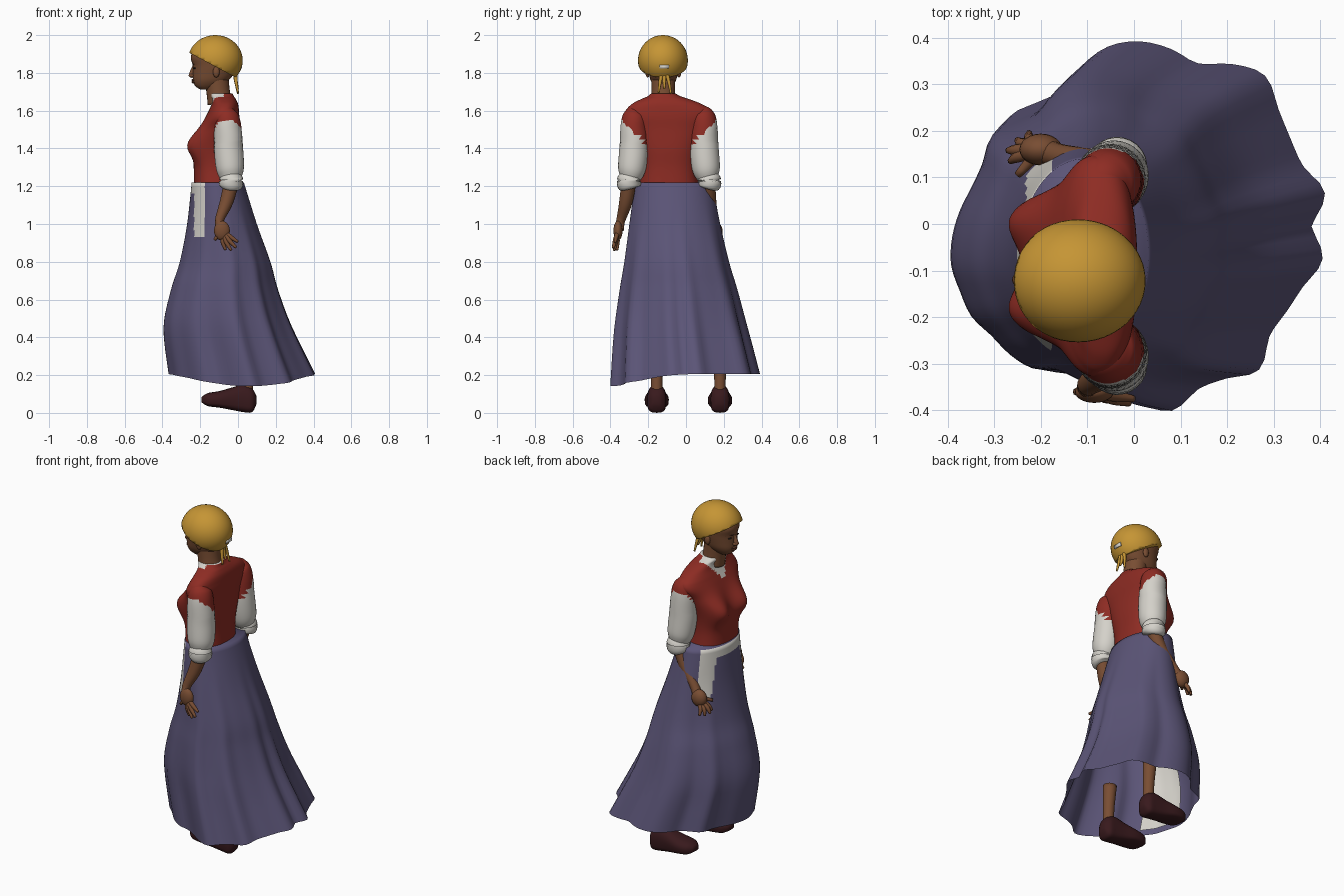
import bpy, bmesh, math
from mathutils import Vector

if "Cube" in bpy.data.objects:
    bpy.data.objects.remove(bpy.data.objects["Cube"])

def mat(name, r, g, b):
    m = bpy.data.materials.new(name)
    m.diffuse_color = (r, g, b, 1)
    m.use_nodes = True
    m.node_tree.nodes["Principled BSDF"].inputs["Base Color"].default_value = m.diffuse_color
    return m

GOLD = mat("gold cloth", .56, .30, .035)
RED = mat("red bodice", .27, .025, .017)
PURPLE = mat("purple skirt", .105, .09, .185)
WHITE = mat("white linen", .66, .64, .59)
SKIN = mat("brown skin", .19, .075, .033)
LIPS = mat("lip brown", .12, .04, .02)
SHOE = mat("dark leather", .04, .010, .012)
DARK = mat("dark brown", .015, .01, .008)

def spline(rows, steps):
    """Catmull-Rom interpolation of tuples."""
    out = []
    for i in range(len(rows) - 1):
        p = [rows[max(i - 1, 0)], rows[i], rows[i + 1], rows[min(i + 2, len(rows) - 1)]]
        for k in range(steps):
            t = k / steps
            out.append(tuple(.5 * (2*b + (c - a)*t + (2*a - 5*b + 4*c - d)*t*t + (3*b - a - 3*c + d)*t**3)
                             for a, b, c, d in zip(*p)))
    out.append(tuple(rows[-1]))
    return out

def finish(bm, name, mats, rule=None):
    bmesh.ops.recalc_face_normals(bm, faces=bm.faces)
    for i, f in enumerate(bm.faces):
        f.smooth = True
        if rule:
            f.material_index = rule(i, f.calc_center_median())
    me = bpy.data.meshes.new(name)
    bm.to_mesh(me)
    bm.free()
    for m in mats:
        me.materials.append(m)
    ob = bpy.data.objects.new(name, me)
    bpy.context.collection.objects.link(ob)
    return ob

def loft(name, rings, mats, rule=None, cap0=True, cap1=True):
    bm = bmesh.new()
    vs = [[bm.verts.new(p) for p in r] for r in rings]
    n = len(rings[0])
    for a, b in zip(vs, vs[1:]):
        for j in range(n):
            bm.faces.new((a[j], a[(j + 1) % n], b[(j + 1) % n], b[j]))
    if cap0:
        bm.faces.new(vs[0])
    if cap1:
        bm.faces.new(vs[-1])
    return finish(bm, name, mats, rule)

def oval(cx, cy, z, rx, ry, n=32, power=1):
    ring = []
    for k in range(n):
        c, s = math.cos(math.tau*k/n), math.sin(math.tau*k/n)
        ring.append((cx + rx*math.copysign(abs(c)**power, c), cy + ry*math.copysign(abs(s)**power, s), z))
    return ring

def tube(name, pts, mats, rule=None, n=16, steps=4):
    """Round limb through (x, y, z, radius) points."""
    pts = spline(pts, steps)
    rings = []
    for i, p in enumerate(pts):
        d = Vector(pts[min(i + 1, len(pts) - 1)][:3]) - Vector(pts[max(i - 1, 0)][:3])
        q = d.to_track_quat('Z', 'Y')
        rings.append([Vector(p[:3]) + q @ Vector((p[3]*math.cos(math.tau*k/n), p[3]*math.sin(math.tau*k/n), 0))
                      for k in range(n)])
    return loft(name, rings, mats, rule)

def ball(name, c, r, m, cut=None, seg=24):
    bm = bmesh.new()
    bmesh.ops.create_uvsphere(bm, u_segments=seg, v_segments=seg // 2, radius=1)
    for v in bm.verts:
        v.co = Vector(c) + Vector(v.co[i] * r[i] for i in range(3))
    if cut:
        bmesh.ops.bisect_plane(bm, geom=bm.verts[:] + bm.edges[:] + bm.faces[:],
                               plane_co=cut[0], plane_no=cut[1], clear_inner=True)
        bmesh.ops.holes_fill(bm, edges=[e for e in bm.edges if e.is_boundary])
    return finish(bm, name, [m])

# Skirt: waist oval blending into the wavy hem
HEM = [.37, .405, .375, .375, .39, .42, .40, .37, .385, .395, .39, .365, .335, .345, .365, .345, .345, .36,
       .375, .385, .38, .38, .365, .365, .36, .335, .345, .375, .40, .37, .375, .40, .365, .365, .375, .40]
hem = [v[0] / .385 for v in spline([(h,) for h in HEM + HEM[:1]], 3)][:-1]
N = len(hem)
rows = spline([(1.22, -.107, -.065, .138, .205), (1.0, -.085, -.06, .185, .24), (.8, -.07, -.05, .24, .275),
               (.65, -.075, -.04, .283, .308), (.45, -.06, -.027, .338, .346), (.205, .012, -.005, .384, .387)], 6)

def skirt_ring(row, inset=0):
    z, cx, cy, rx, ry = row
    w = min(1, max(0, (1.12 - z) / .75))
    drop = .065 * max(0, (.45 - z) / .25)
    ring = []
    for k in range(N):
        a = math.tau * k / N
        s = 1 + (hem[k] - 1) * w
        dz = drop * max(0, math.cos(a - math.radians(277)))**2
        ring.append((cx + (rx - inset)*s*math.cos(a), cy + (ry - inset)*s*math.sin(a), z - dz))
    return ring

def skirt_rule(i, c):
    t = abs(math.tau * (i % N + .5) / N - math.pi)
    band = t < 1.04 and c.z > 1.17
    strip = .5 + .7 * max(0, 1.2 - c.z) < t < 1.04 and c.z > .93
    return 1 if i < N * (len(rows) - 1) and (band or strip) else 0

loft("skirt", [skirt_ring(r) for r in rows], [PURPLE, WHITE], skirt_rule, cap1=False)

# White lining panel inside the front of the skirt
bm = bmesh.new()
grid = [[bm.verts.new(p) for p in skirt_ring(r, .012)[56:68]] for r in rows[17:30]]
for a, b in zip(grid, grid[1:]):
    for j in range(len(a) - 1):
        bm.faces.new((a[j], a[j + 1], b[j + 1], b[j]))
finish(bm, "skirt_lining", [WHITE])

# Bodice: one smooth body with a shaped chest and a white V neckline
body = spline([(1.2, -.118, .115, .155), (1.3, -.118, .115, .15), (1.4, -.11, .115, .165), (1.5, -.095, .1, .2),
               (1.56, -.083, .09, .235), (1.6, -.075, .08, .228), (1.635, -.07, .07, .185), (1.66, -.075, .064, .13),
               (1.675, -.085, .064, .09), (1.69, -.092, .064, .066)], 6)
rings = []
for z, cx, rx, ry in body:
    ring = []
    for x, y, zz in oval(cx, -.09 - .03*max(0, (z - 1.6)/.09), z, rx, ry, 96, .85):
        if x < cx:
            front = min(1, (cx - x) / rx * 1.5)
            x -= front * .062 * sum(math.exp(-((y - b)/.075)**2 - ((z - 1.42)/(.09 if z > 1.42 else .075))**2)
                                    for b in (.015, -.195))
        ring.append((x, y, zz))
    rings.append(ring)
loft("bodice", rings, [RED, WHITE],
     lambda i, c: int(c.x < -.075 and c.z > 1.555 + 1.2 * abs(c.y + .11)))

# Sleeves, cuffs and shoulder caps
def sleeve_rule(i, c):
    return 1 if c.z > 1.55 - (.25 - abs(c.y + .09)) else 0

for s in (1, -1):
    Y = lambda d: -.09 + s * d
    tube("sleeve", [(-.07, Y(.165), 1.61, .03), (-.065, Y(.178), 1.58, .058), (-.055, Y(.185), 1.53, .07),
                    (-.05, Y(.186), 1.4, .077), (-.042, Y(.197), 1.29, .073), (-.04, Y(.208), 1.235, .052)],
         [WHITE, RED], sleeve_rule, n=32, steps=6)
    tube("cuff", [(-.038, Y(.21), 1.26, .052), (-.036, Y(.212), 1.235, .064), (-.037, Y(.212), 1.2, .062),
                  (-.038, Y(.21), 1.188, .045)], [WHITE], n=24)

# Forearms and hands
def hand(arm, palm, size, tips, thumb):
    tube("forearm", arm, [SKIN])
    ball("palm", palm, size, SKIN)
    for tip in tips:
        base = Vector(palm).lerp(Vector(tip), .25)
        mid = Vector(palm).lerp(Vector(tip), .65) + Vector((-.008, 0, .004))
        tube("finger", [(*base, .013), (*mid, .012), (*tip, .007)], [SKIN], n=8)
    tube("thumb", [(*palm, .015), (*thumb, .008)], [SKIN], n=8)

hand([(-.03, -.3, 1.24, .04), (-.06, -.318, 1.12, .036), (-.098, -.345, 1.02, .024), (-.09, -.355, .97, .026)],
     (-.085, -.36, .965), (.042, .024, .052),
     [(-.065, -.365, .862), (-.035, -.38, .86), (-.01, -.385, .875), (0, -.375, .905)], (-.125, -.36, .915))
hand([(-.03, .115, 1.24, .04), (-.08, .125, 1.12, .036), (-.155, .145, 1.02, .026), (-.18, .152, .98, .028)],
     (-.2, .16, .96), (.046, .034, .05),
     [(-.265, .135, .895), (-.27, .158, .885), (-.25, .18, .875), (-.225, .195, .875)], (-.25, .105, .94))

# Ankles and shoes
for y in (-.155, .18):
    tube("ankle", [(.05, y, .1, .03), (.048, y, .2, .031), (.04, y, .34, .038)], [SKIN])
    rings = []
    for x, z0, z1, w in spline([(.097, .045, .09, .02), (.075, .004, .13, .047), (.03, .004, .15, .05),
                                (-.03, .015, .135, .054), (-.1, .028, .115, .064), (-.16, .036, .105, .055),
                                (-.192, .055, .085, .024)], 3):
        ring = []
        for k in range(24):
            c, sn = math.cos(math.tau*k/24), math.sin(math.tau*k/24)
            v = sn if sn > 0 else -abs(sn)**.45
            ring.append((x, y + w * math.copysign(abs(c)**.75, c), (z0 + z1)/2 + v*(z1 - z0)/2))
        rings.append(ring)
    loft("shoe", rings, [SHOE])

# Neck and head
tube("neck", [(-.095, -.12, 1.64, .066), (-.105, -.12, 1.7, .062), (-.115, -.12, 1.79, .064)], [SKIN], n=24)
face = spline([(1.712, -.2, -.14, .028), (1.73, -.226, -.095, .048), (1.76, -.238, -.05, .067), (1.8, -.239, -.02, .078),
               (1.84, -.24, -.005, .086), (1.88, -.25, -.005, .09), (1.92, -.24, -.02, .08)], 4)
loft("head", [oval((a + b)/2, -.12, z, (b - a)/2, ry, 32, .9) for z, a, b, ry in face], [SKIN])
tube("nose", [(-.233, -.12, 1.835, .008), (-.243, -.12, 1.805, .012), (-.247, -.12, 1.782, .015)], [SKIN], n=12)
ball("nose_tip", (-.243, -.12, 1.786), (.017, .02, .012), SKIN, seg=16)
for z in (1.762, 1.751):
    ball("lip", (-.234, -.12, z), (.012, .024, .007), LIPS, seg=16)
for s in (1, -1):
    ball("eye", (-.228, -.12 + s*.034, 1.825), (.01, .013, .005), DARK, seg=12)
    tube("brow", [(-.238, -.12 + s*.018, 1.842, .003), (-.231, -.12 + s*.035, 1.848, .004),
                  (-.215, -.12 + s*.055, 1.843, .003)], [LIPS], n=6)
    ball("ear", (-.115, -.12 + s*.083, 1.805), (.018, .012, .03), SKIN, seg=12)

# Head scarf with tied ends and a pale patch at the back
ball("head_scarf", (-.12, -.122, 1.866), (.145, .132, .134), GOLD, cut=((-.12, 0, 1.833), (.47, 0, .88)), seg=48)
for y0, y1, z1 in ((-.13, -.145, 1.695), (-.115, -.115, 1.715), (-.1, -.08, 1.69)):
    tube("scarf_tail", [(-.015, y0, 1.79, .011), (-.01, (y0 + y1)/2, 1.75, .009), (0, y1, z1, .005)], [GOLD], n=8)
loft("scarf_patch", [[(x, -.14, 1.822), (x, -.09, 1.822), (x, -.09, 1.842), (x, -.14, 1.842)]
                     for x in (.014, .022)], [WHITE])
